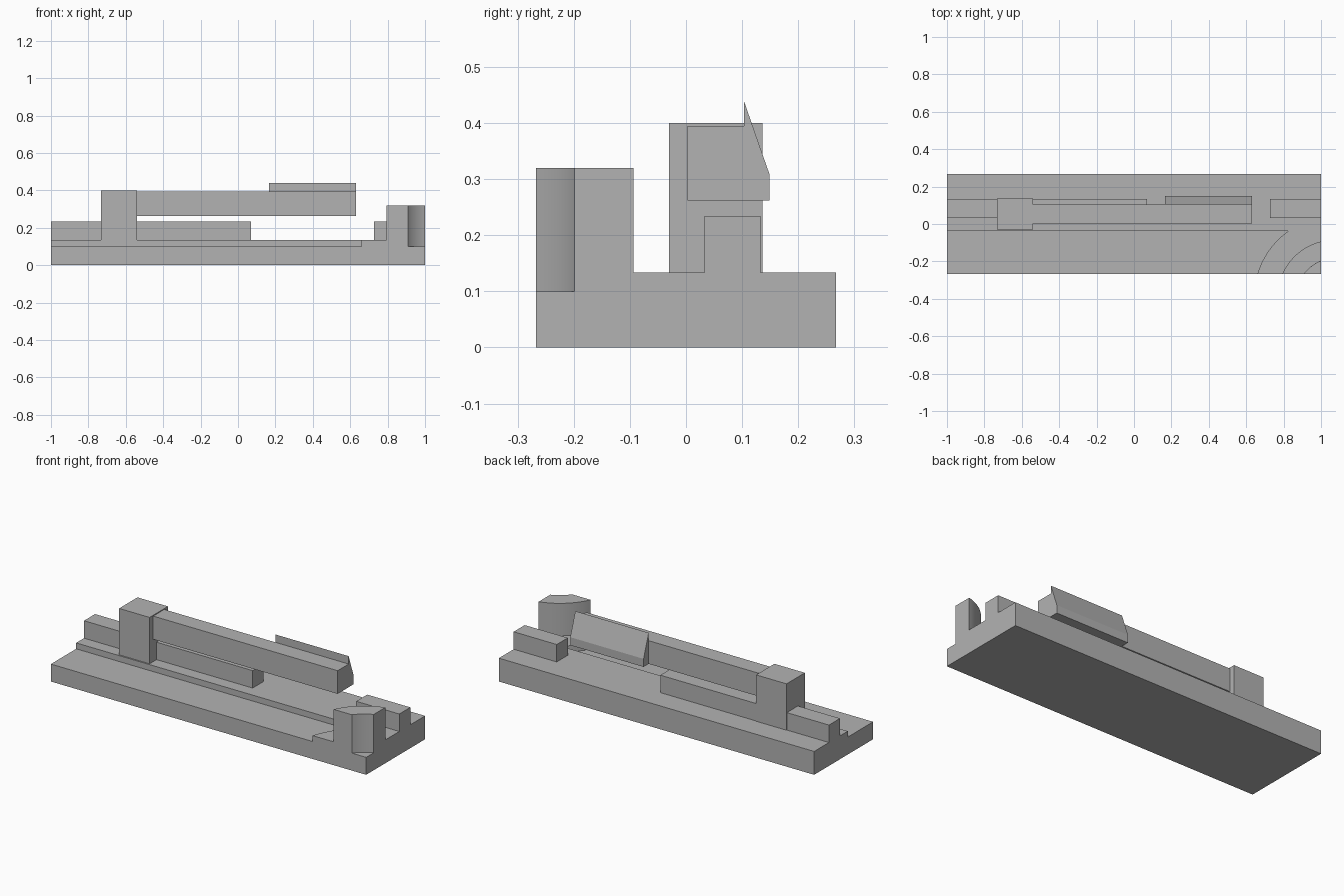
import bpy
import bmesh
from math import asin, acos, pi, sin, cos, radians
from mathutils import Vector

cube = bpy.data.objects.get("Cube")
if cube:
    bpy.data.objects.remove(cube, do_unlink=True)

grey = bpy.data.materials.new("plain_grey")
grey.use_nodes = True
colour = (0.45, 0.45, 0.45, 1)
grey.diffuse_color = colour
grey.node_tree.nodes["Principled BSDF"].inputs["Base Color"].default_value = colour


def prism(name, points, direction):
    """Extrude a closed outline of 3D points along a direction."""
    bm = bmesh.new()
    face = bm.faces.new([bm.verts.new(p) for p in points])
    ext = bmesh.ops.extrude_face_region(bm, geom=[face], use_keep_orig=True)
    moved = [v for v in ext["geom"] if isinstance(v, bmesh.types.BMVert)]
    bmesh.ops.translate(bm, verts=moved, vec=Vector(direction))
    bmesh.ops.recalc_face_normals(bm, faces=bm.faces)
    mesh = bpy.data.meshes.new(name)
    bm.to_mesh(mesh)
    bm.free()
    mesh.materials.append(grey)
    obj = bpy.data.objects.new(name, mesh)
    bpy.context.collection.objects.link(obj)
    return obj


def upright(name, outline, z0, z1):
    return prism(name, [(x, y, z0) for x, y in outline], (0, 0, z1 - z0))


def box(name, x0, x1, y0, y1, z0, z1):
    return upright(name, [(x0, y0), (x1, y0), (x1, y1), (x0, y1)], z0, z1)


def activate(obj):
    bpy.ops.object.select_all(action="DESELECT")
    obj.select_set(True)
    bpy.context.view_layer.objects.active = obj


def cut(obj, cutter):
    activate(obj)
    mod = obj.modifiers.new("cut", "BOOLEAN")
    mod.operation = "DIFFERENCE"
    mod.solver = "EXACT"
    mod.object = cutter
    cutter.hide_render = True
    bpy.ops.object.modifier_apply(modifier=mod.name)
    bpy.data.objects.remove(cutter, do_unlink=True)


# Shared dimensions
SIDE, LOW, DECK, LEDGE = 0.267, 0.1, 0.134, -0.038
CX, CY = 1.075, -0.393
R_IN, R_MID, R_OUT = 0.208, 0.309, 0.434


def arc(r, a0, a1, steps=20):
    angles = [a0 + (a1 - a0) * i / steps for i in range(steps + 1)]
    return [(CX + r * cos(a), CY + r * sin(a)) for a in angles]


def angle_at_y(r, y):
    return pi - asin((y - CY) / r)


def corner_arc(r):
    """Arc from the front edge to the left end of the base."""
    return arc(r, angle_at_y(r, -SIDE), pi - acos((CX - 1) / r))


# Base with a lowered front channel and a rounded corner hollow
base = box("base", -1, 1, -SIDE, SIDE, 0, DECK)
sweep = arc(R_OUT, angle_at_y(R_OUT, -SIDE - 0.03), angle_at_y(R_OUT, LEDGE))
channel = [(-1.1, LEDGE), (-1.1, -SIDE - 0.03)] + sweep
cut(base, upright("channel_cutter", channel, LOW, 0.3))
cut(base, upright("hollow_cutter", arc(R_IN, 0, 2 * pi, 80)[:-1], LOW, 0.3))

# Curved corner post
post = upright("corner_post", corner_arc(R_MID) + corner_arc(R_IN)[::-1], DECK, 0.32)

# Rails on the deck
box("long_rail", -1, 0.07, 0.033, 0.133, DECK, 0.234)
box("short_rail", 0.727, 1, 0.033, 0.133, DECK, 0.234)

# Slider block carrying the arm
box("slider_block", -0.733, -0.54, -0.03, 0.136, DECK, 0.4)
box("arm", -0.54, 0.63, 0.003, 0.103, 0.262, 0.395)

# Sloped catch behind the arm
catch = [(0.103, 0.262), (0.149, 0.262), (0.149, 0.308), (0.103, 0.44)]
prism("catch", [(0.165, y, z) for y, z in catch], (0.465, 0, 0))

for part in (base, post):
    activate(part)
    bpy.ops.object.shade_smooth_by_angle(angle=radians(30))
